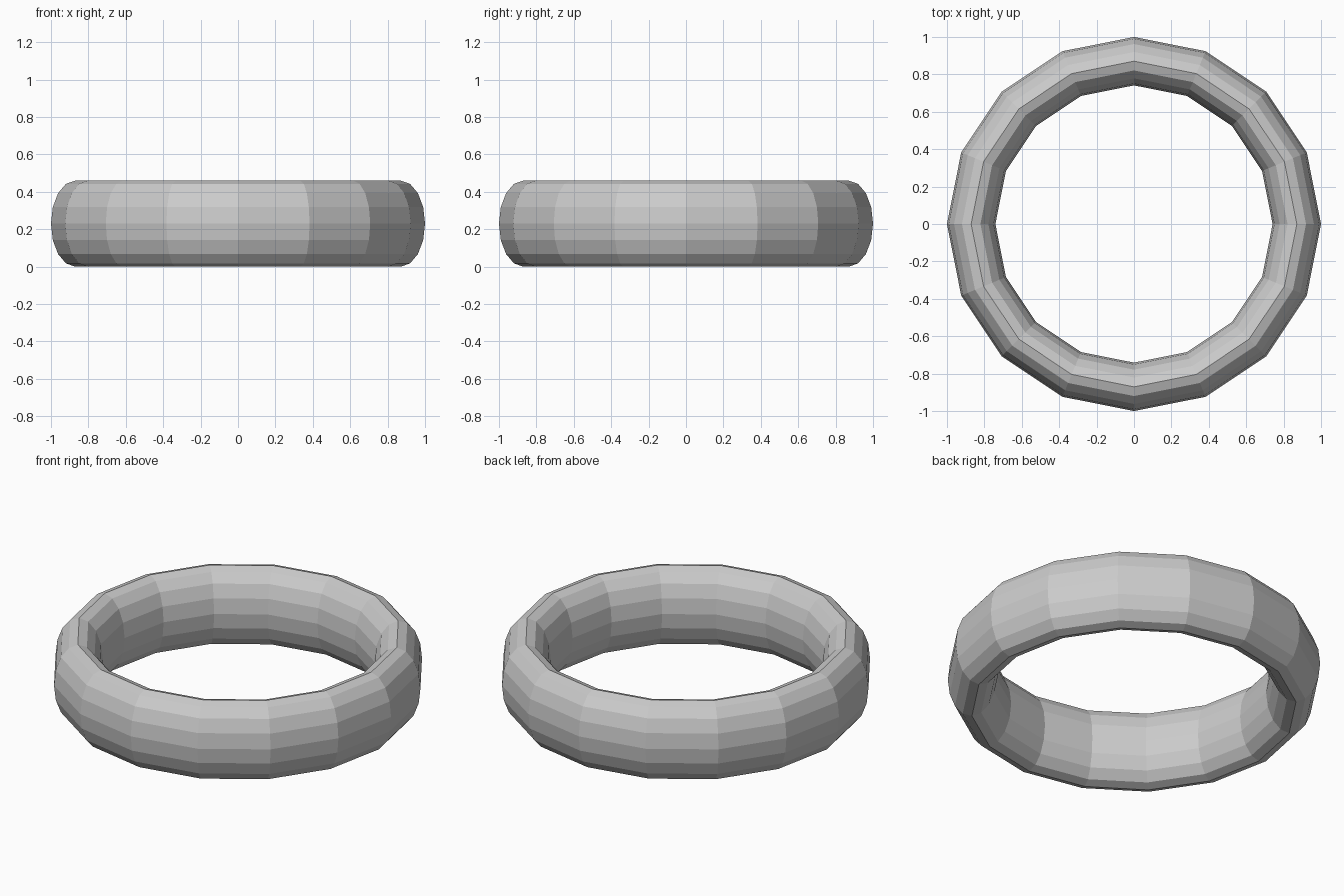
import bpy

if "Cube" in bpy.data.objects:
    bpy.data.objects.remove(bpy.data.objects["Cube"])

# Low-poly ring: torus stretched upright into an oval cross-section
OUTER, INNER, HEIGHT = 1.0, 0.741, 0.46
tube = (OUTER - INNER) / 2

bpy.ops.mesh.primitive_torus_add(
    major_segments=16, minor_segments=16,
    major_radius=(OUTER + INNER) / 2, minor_radius=tube,
    location=(0, 0, HEIGHT / 2))
ring = bpy.context.object
ring.name = "ring"
ring.scale.z = HEIGHT / (2 * tube)
bpy.ops.object.transform_apply(location=False, rotation=False, scale=True)
bpy.ops.object.shade_flat()
